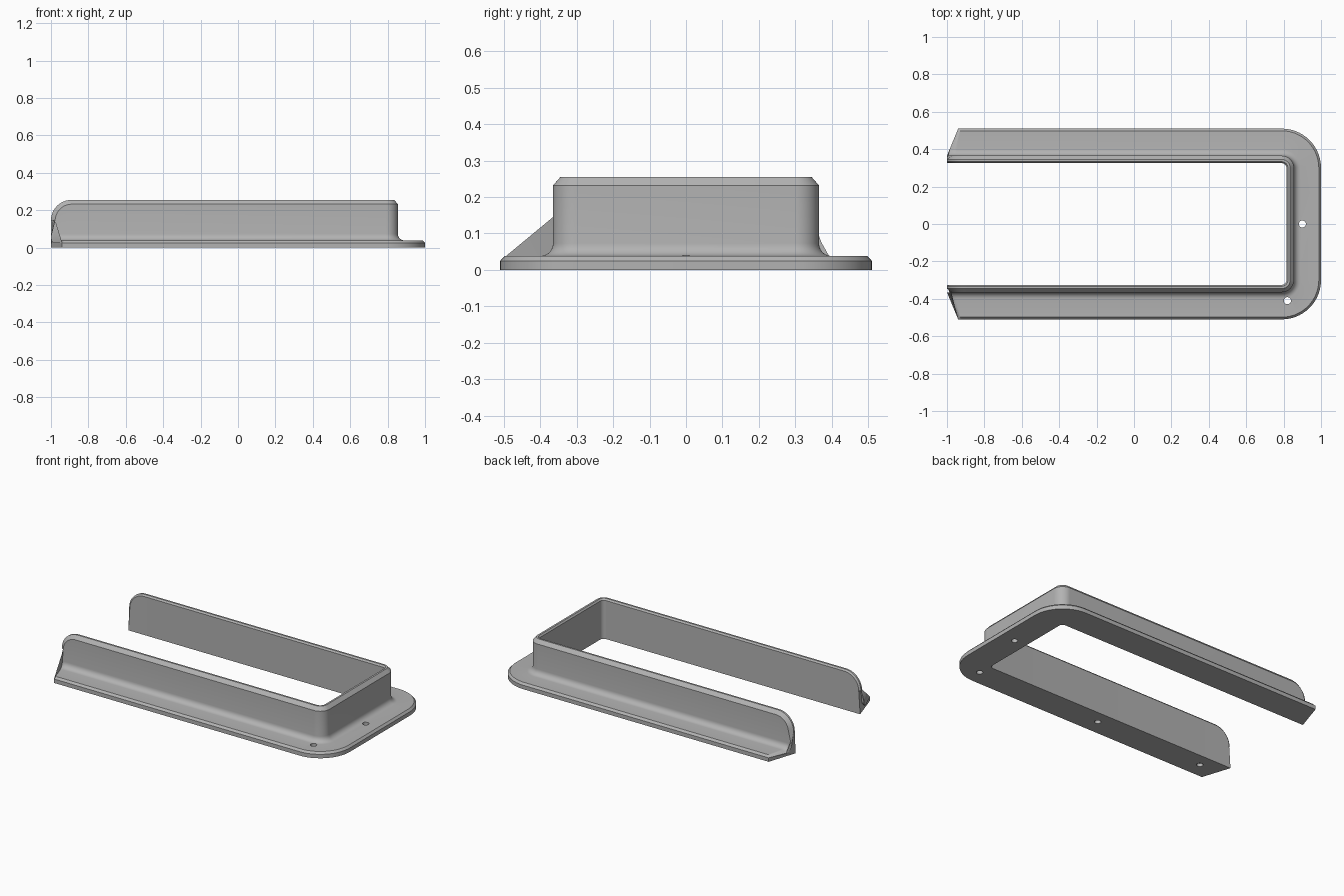
import bpy, bmesh
from math import sin, cos, pi, radians

if "Cube" in bpy.data.objects:
    bpy.data.objects.remove(bpy.data.objects["Cube"], do_unlink=True)

grey = bpy.data.materials.new("plain grey")
grey.use_nodes = True
colour = (0.45, 0.45, 0.45, 1)
grey.diffuse_color = colour
grey.node_tree.nodes["Principled BSDF"].inputs["Base Color"].default_value = colour

# Main sizes: corner centre, end rounding, wall height, flange thickness
CX, CY = 0.79, 0.30
END, HEIGHT, FLANGE = 0.11, 0.255, 0.038
INNER, WALL, OUTER = 0.025, 0.065, 0.21

# Cross-section (distance from corner centre, height): flange, fillet, then wall
FILLET = 0.035
profile = [(INNER, 0), (OUTER, 0), (OUTER, 0.025), (OUTER - 0.012, FLANGE)]
for i in range(7):
    a = i / 6 * pi / 2
    profile.append((WALL + FILLET * (1 - sin(a)), FLANGE + FILLET * (1 - cos(a))))
profile += [(WALL, 0.232), (0.045, HEIGHT), (0.033, HEIGHT), (INNER, 0.245)]


def end_section(angle):
    """Section in the rounded end: slanted flange and a wall top following an arc."""
    base = END * (1 - cos(angle))
    points = []
    for r, z in profile:
        if z > 0.2:
            radius = END - (HEIGHT - z)
            x = -1 + END - radius * cos(angle)
            z = HEIGHT - END + radius * sin(angle)
        else:
            shift = max(0, r - WALL) / (OUTER - WALL) * 0.06
            x = -1 + base + shift * (1 - base / END)
            if z > 0.03:
                z -= 0.013 * max(0, 1 - base / 0.03)
        points.append((x, CY + r, z))
    return points


def corner_section(angle):
    return [(CX + r * sin(angle), CY + r * cos(angle), z) for r, z in profile]


half = [end_section(i / 10 * pi / 2) for i in range(11)]
half += [corner_section(i / 14 * pi / 2) for i in range(15)]
sections = half + [[(x, -y, z) for x, y, z in s] for s in reversed(half)]

# Sweep the section around the U-shaped frame
bm = bmesh.new()
rings = [[bm.verts.new(p) for p in s] for s in sections]
count = len(profile)
for a, b in zip(rings, rings[1:]):
    for i in range(count):
        j = (i + 1) % count
        bm.faces.new((a[i], a[j], b[j], b[i]))
caps = [bm.faces.new(rings[0]), bm.faces.new(rings[-1])]
bmesh.ops.triangulate(bm, faces=caps)
bmesh.ops.recalc_face_normals(bm, faces=bm.faces)
mesh = bpy.data.meshes.new("flanged_frame")
bm.to_mesh(mesh)
bm.free()
mesh.materials.append(grey)
frame = bpy.data.objects.new("flanged_frame", mesh)
bpy.context.collection.objects.link(frame)

# Screw holes: two go through, two are blind from below
cutters = []
for x, y, top in [(0.9, 0, 0.1), (0.82, -0.41, 0.1), (-0.07, -0.41, 0.02), (-0.84, -0.41, 0.02)]:
    depth = top + 0.05
    bpy.ops.mesh.primitive_cylinder_add(vertices=20, radius=0.019, depth=depth,
                                        location=(x, y, top - depth / 2))
    cutter = bpy.context.object
    cutter.name = "screw_hole_cutter"
    cutter.hide_render = True
    cutter.data.materials.append(grey)
    cutters.append(cutter)
    cut = frame.modifiers.new("screw_hole", 'BOOLEAN')
    cut.operation = 'DIFFERENCE'
    cut.solver = 'EXACT'
    cut.object = cutter

bpy.ops.object.select_all(action='DESELECT')
frame.select_set(True)
bpy.context.view_layer.objects.active = frame
for modifier in list(frame.modifiers):
    bpy.ops.object.modifier_apply(modifier=modifier.name)
for cutter in cutters:
    bpy.data.objects.remove(cutter, do_unlink=True)
bpy.ops.object.shade_smooth_by_angle(angle=radians(25))
